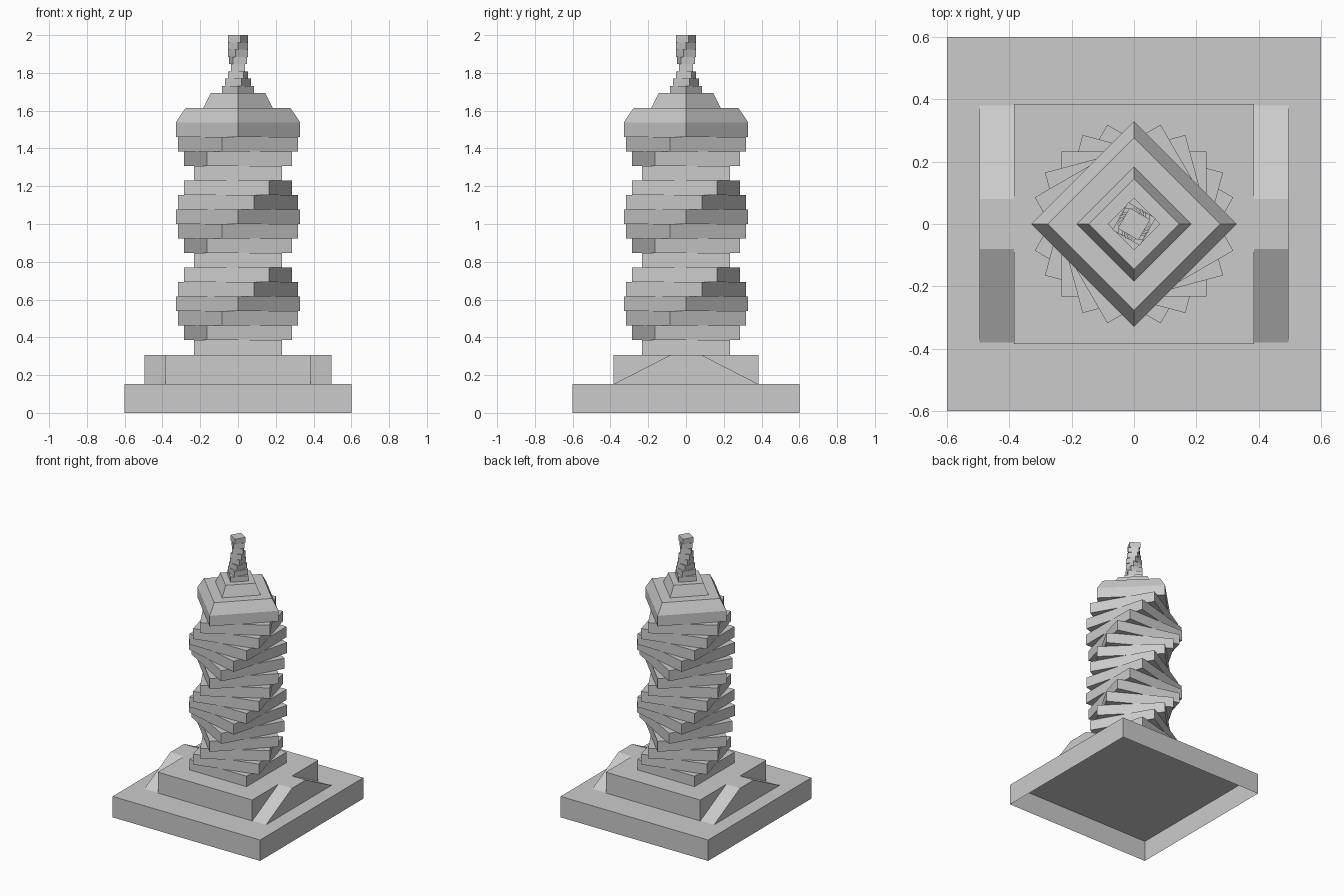
import bpy, math

if "Cube" in bpy.data.objects:
    bpy.data.objects.remove(bpy.data.objects["Cube"])

U = 2 / 26  # storey height


def mesh_object(name, verts, faces):
    me = bpy.data.meshes.new(name)
    me.from_pydata(verts, [], faces)
    me.update()
    ob = bpy.data.objects.new(name, me)
    bpy.context.collection.objects.link(ob)
    return ob


def square_stack(name, rings, angle=0, bottom=True):
    """Stack of square rings (half side, z), capped at the top."""
    verts, faces = [], []
    for r, z in rings:
        verts += [(-r, -r, z), (r, -r, z), (r, r, z), (-r, r, z)]
    for k in range(len(rings) - 1):
        a = 4 * k
        for i in range(4):
            j = (i + 1) % 4
            faces.append((a + i, a + j, a + 4 + j, a + 4 + i))
    n = len(verts)
    faces.append((n - 4, n - 3, n - 2, n - 1))
    if bottom:
        faces.append((3, 2, 1, 0))
    ob = mesh_object(name, verts, faces)
    ob.rotation_euler.z = math.radians(angle)
    return ob


# Plinth, open underneath, and the block on it
square_stack("plinth", [(0.6, 0), (0.6, 2 * U)], bottom=False)
square_stack("pedestal", [(0.384, 2 * U), (0.384, 4 * U)])

# Sloped buttress on each side of the pedestal
profile = [(-0.38, 2 * U), (0.38, 2 * U), (0.08, 4 * U), (-0.08, 4 * U)]
for side, turn in (("right", 0), ("left", 180)):
    verts = [(x, y, z) for x in (0.384, 0.495) for y, z in profile]
    faces = [(3, 2, 1, 0), (4, 5, 6, 7)]
    faces += [(i, (i + 1) % 4, (i + 1) % 4 + 4, i + 4) for i in range(4)]
    ob = mesh_object(side + "_buttress", verts, faces)
    ob.rotation_euler.z = math.radians(turn)

# Twisting tower floors, 15 degrees per floor
R = 0.233
for k in range(15):
    z = (4 + k) * U
    square_stack(f"floor_{k + 1}", [(R, z), (R, z + U)], 15 * k)

# Stepped, chamfered roof
z = 19 * U
square_stack("roof", [(R, z), (R, z + U), (0.196, z + 2 * U),
                      (0.13, z + 2 * U), (0.102, z + 3 * U)], 45)

# Twisting spire of half-height slabs
sizes = [0.06, 0.051, 0.043, 0.038, 0.038, 0.038, 0.038, 0.038]
for k, r in enumerate(sizes):
    z = 22 * U + k * U / 2
    square_stack(f"spire_slab_{k + 1}", [(r, z), (r, z + U / 2)], 45 + 15 * k)
